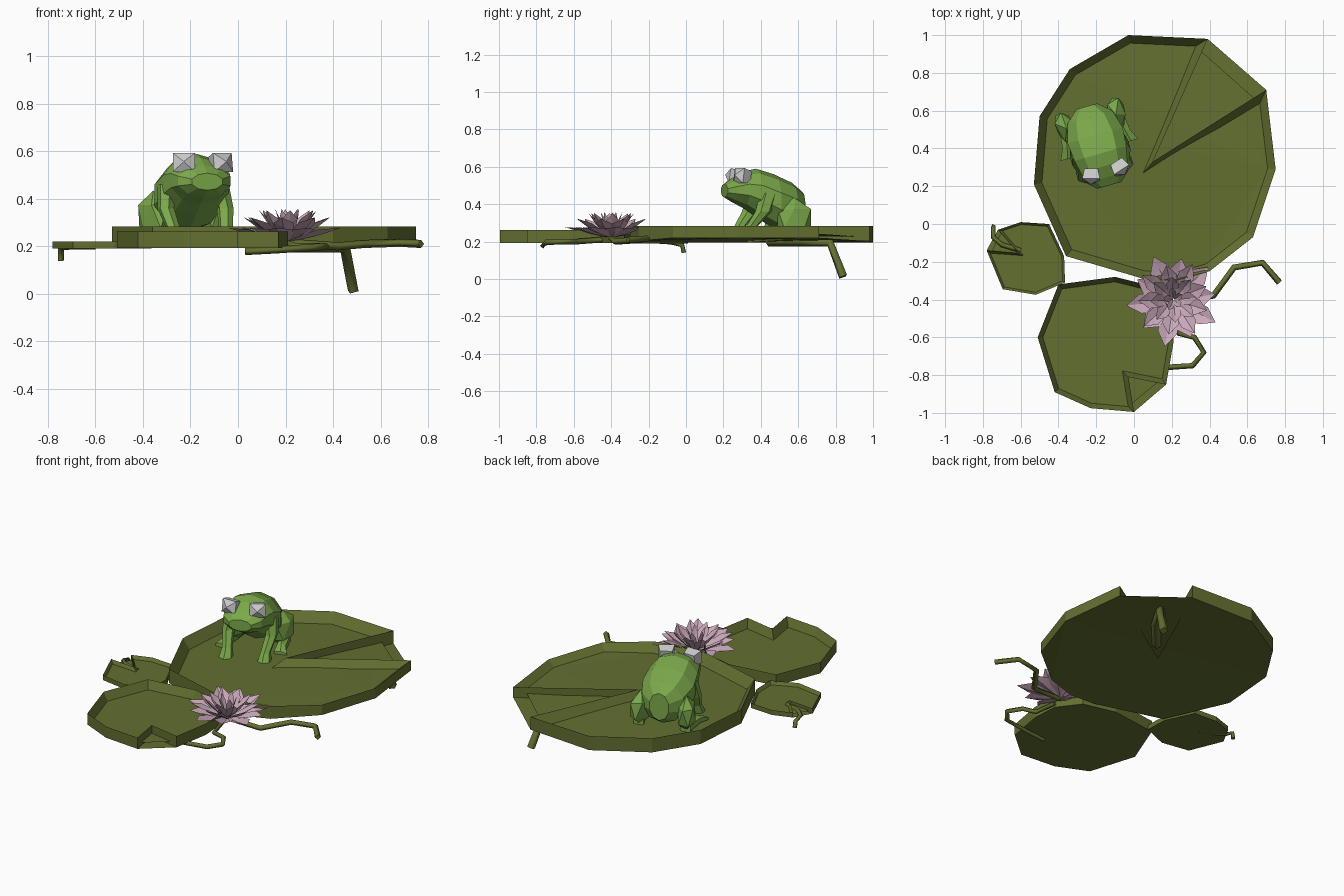
import bpy, bmesh, math
from mathutils import Vector, Matrix

if "Cube" in bpy.data.objects:
    bpy.data.objects.remove(bpy.data.objects["Cube"])


def material(name, rgb):
    m = bpy.data.materials.new(name)
    m.diffuse_color = (*rgb, 1)
    m.use_nodes = True
    m.node_tree.nodes["Principled BSDF"].inputs["Base Color"].default_value = m.diffuse_color
    return m


PAD = material("pad_green", (0.125, 0.16, 0.03))
FROG = material("frog_green", (0.2, 0.4, 0.07))
PINK = material("petal_pink", (0.6, 0.4, 0.5))


def finish(name, bm, mat=None, normals=True):
    if normals:
        bmesh.ops.recalc_face_normals(bm, faces=bm.faces)
    me = bpy.data.meshes.new(name)
    bm.to_mesh(me)
    bm.free()
    ob = bpy.data.objects.new(name, me)
    bpy.context.collection.objects.link(ob)
    if mat:
        me.materials.append(mat)
    return ob


def bridge(bm, a, b):
    n = len(a)
    for i in range(n):
        bm.faces.new((a[i], a[(i + 1) % n], b[(i + 1) % n], b[i]))


# Lily pads: upright outer rim, sloping inner rim, flat floor
def lily_pad(name, pts, z0, z1, floor, inset, lift=0.0):
    p = [Vector(q) for q in pts]
    n = len(p)
    inner = []
    for i in range(n):
        d1 = (p[i] - p[i - 1]).normalized()
        d2 = (p[(i + 1) % n] - p[i]).normalized()
        n1, n2 = Vector((-d1.y, d1.x)), Vector((-d2.y, d2.x))
        m = (n1 + n2).normalized()
        inner.append(p[i] + m * min(inset / max(m.dot(n1), 0.1), inset * 2.2))

    def rise(q):
        return lift * min(max((q.x - 0.28) / 0.35, 0), 1)
    bm = bmesh.new()
    low = [bm.verts.new((q.x, q.y, z0 + rise(q))) for q in p]
    top = [bm.verts.new((q.x, q.y, z1)) for q in p]
    mid = [bm.verts.new((q.x, q.y, floor + rise(q))) for q in inner]
    bridge(bm, low, top)
    bridge(bm, top, mid)
    caps = [bm.faces.new(low), bm.faces.new(mid)]
    bmesh.ops.triangulate(bm, faces=caps)
    return finish(name, bm, PAD)


lily_pad("large_lily_pad", [
    (0.39, 0.98), (-0.03, 1.0), (-0.34, 0.82), (-0.50, 0.57), (-0.53, 0.21),
    (-0.36, -0.17), (0.05, -0.29), (0.22, -0.30), (0.40, -0.25), (0.63, -0.07),
    (0.75, 0.29), (0.70, 0.71), (0.10, 0.33)], 0.195, 0.283, 0.222, 0.042, 0.025)
lily_pad("medium_lily_pad", [
    (0.10, -0.33), (-0.10, -0.28), (-0.40, -0.32), (-0.51, -0.60), (-0.42, -0.89),
    (-0.23, -0.975), (0.0, -0.995), (-0.03, -0.81), (0.17, -0.85), (0.21, -0.62),
    (0.20, -0.46)], 0.193, 0.263, 0.212, 0.026)
lily_pad("small_lily_pad", [
    (-0.45, 0.0), (-0.60, 0.01), (-0.72, -0.03), (-0.61, -0.155), (-0.78, -0.14),
    (-0.695, -0.345), (-0.52, -0.375), (-0.365, -0.31), (-0.37, -0.17)],
    0.19, 0.22, 0.2, 0.013)


# Stems: square tubes along a few points
def stem(name, pts, r):
    cu = bpy.data.curves.new(name, 'CURVE')
    cu.dimensions = '3D'
    cu.bevel_depth = r
    cu.bevel_resolution = 0
    cu.use_fill_caps = True
    s = cu.splines.new('POLY')
    s.points.add(len(pts) - 1)
    for q, c in zip(s.points, pts):
        q.co = (*c, 1)
    cu.materials.append(PAD)
    bpy.context.collection.objects.link(bpy.data.objects.new(name, cu))


stem("large_pad_stem", [(0.20, 0.44, 0.2), (0.36, 0.62, 0.2), (0.45, 0.77, 0.195),
                        (0.485, 0.84, 0.012)], 0.026)
stem("flower_stem", [(0.22, -0.40, 0.215), (0.42, -0.38, 0.2), (0.53, -0.23, 0.21),
                     (0.68, -0.205, 0.215), (0.77, -0.31, 0.21)], 0.017)
stem("medium_pad_stem", [(0.21, -0.45, 0.21), (0.24, -0.58, 0.2), (0.32, -0.60, 0.2),
                         (0.37, -0.68, 0.2), (0.31, -0.75, 0.195), (0.16, -0.76, 0.185),
                         (0.03, -0.765, 0.178)], 0.015)
stem("small_pad_stem", [(-0.60, -0.14, 0.2), (-0.70, -0.11, 0.2), (-0.745, -0.07, 0.195),
                        (-0.745, -0.02, 0.18), (-0.745, -0.012, 0.14)], 0.013)


# Flower: rings of folded, pointed petals
def petal_ring(name, count, length, width, height, phase):
    bm = bmesh.new()
    for k in range(count):
        a = 2 * math.pi * (k + phase) / count
        rot = Matrix.Rotation(a, 3, 'Z')
        stretch = 1.12 if k % 2 else 0.98
        rows = []
        for t, w in ((0.08, 0.3), (0.45, 0.85), (0.7, 0.95), (1, 0)):
            x, z = t * length * stretch, height * t ** 1.5
            offs = (-w, 0, w) if w else (0,)
            rows.append([bm.verts.new(
                rot @ Vector((x, o * width, z + abs(o) * 0.018)) * 1.0
                + Vector((0.21, -0.4, 0.222))) for o in offs])
        for lo, hi in zip(rows, rows[1:]):
            for j in (0, 1):
                if len(hi) == 3:
                    bm.faces.new((lo[j], hi[j], hi[j + 1], lo[j + 1]))
                else:
                    bm.faces.new((lo[j], hi[0], lo[j + 1]))
    for f in bm.faces:
        f.normal_update()
        if f.normal.z < 0:
            f.normal_flip()
    finish(name, bm, PINK, False)


petal_ring("outer_petals", 10, 0.225, 0.055, 0.055, 0.2)
petal_ring("middle_petals", 9, 0.19, 0.045, 0.10, 0.55)
petal_ring("upper_petals", 8, 0.125, 0.035, 0.13, 0.1)
petal_ring("inner_petals", 5, 0.055, 0.02, 0.135, 0.4)

# Frog, built facing -y around its own axis then turned
PLACE = Matrix.Translation((-0.2, 0.45, 0)) @ Matrix.Rotation(math.radians(16), 4, 'Z')


def loft(bm, sections, sides, axis='Y'):
    rings = []
    for x, y, z, rw, rh in sections:
        ring = []
        for i in range(sides):
            a = 2 * math.pi * (i + 0.5) / sides
            c, s = rw * math.cos(a), rh * math.sin(a)
            off = (c, 0, s) if axis == 'Y' else (c, s, 0)
            ring.append(bm.verts.new(Vector((x, y, z)) + Vector(off)))
        rings.append(ring)
    for a, b in zip(rings, rings[1:]):
        bridge(bm, a, b)
    bm.faces.new(rings[0])
    bm.faces.new(rings[-1])


def place(name, bm, mat=FROG):
    finish(name, bm, mat).matrix_world = PLACE


bm = bmesh.new()
loft(bm, [(0, 0.18, 0.38, 0.06, 0.085), (0, 0.12, 0.385, 0.13, 0.13),
          (0, 0.02, 0.415, 0.16, 0.145), (0, -0.08, 0.46, 0.15, 0.13),
          (0, -0.15, 0.477, 0.135, 0.098), (0, -0.21, 0.475, 0.12, 0.066),
          (0, -0.255, 0.472, 0.07, 0.036)], 10)
place("frog_body_and_head", bm)

for side, s in (("left", -1), ("right", 1)):
    # Hind leg: rounded thigh with long foot
    bm = bmesh.new()
    bmesh.ops.create_icosphere(bm, subdivisions=1, radius=1, matrix=Matrix.Translation(
        (s * 0.135, 0.095, 0.325)) @ Matrix.Rotation(-s * 0.25, 4, 'Z')
        @ Matrix.Diagonal((0.058, 0.105, 0.11, 1)))
    place(side + "_thigh", bm)
    bm = bmesh.new()
    loft(bm, [(s * 0.14, 0.13, 0.25, 0.035, 0.04), (s * 0.16, 0.0, 0.245, 0.03, 0.03),
              (s * 0.175, -0.06, 0.235, 0.045, 0.015)], 6)
    place(side + "_hind_foot", bm)
    # Front leg with flat foot
    bm = bmesh.new()
    loft(bm, [(s * 0.115, -0.04, 0.46, 0.04, 0.05), (s * 0.13, -0.075, 0.36, 0.035, 0.045),
              (s * 0.115, -0.14, 0.275, 0.03, 0.03), (s * 0.115, -0.165, 0.222, 0.042, 0.045)],
         6, 'Z')
    place(side + "_front_leg", bm)
    # Eye: square block ending in a low pyramid
    bm = bmesh.new()
    loft(bm, [(0, 0.035, 0, 0.05, 0.045), (0, -0.02, 0, 0.066, 0.057),
              (0, -0.045, 0, 0.002, 0.002)], 4)
    bm.transform(Matrix.Translation((s * 0.08, -0.18, 0.55))
                 @ Matrix.Rotation(s * 0.3, 4, 'Z') @ Matrix.Rotation(-0.15, 4, 'X'))
    place(side + "_eye", bm, None)
